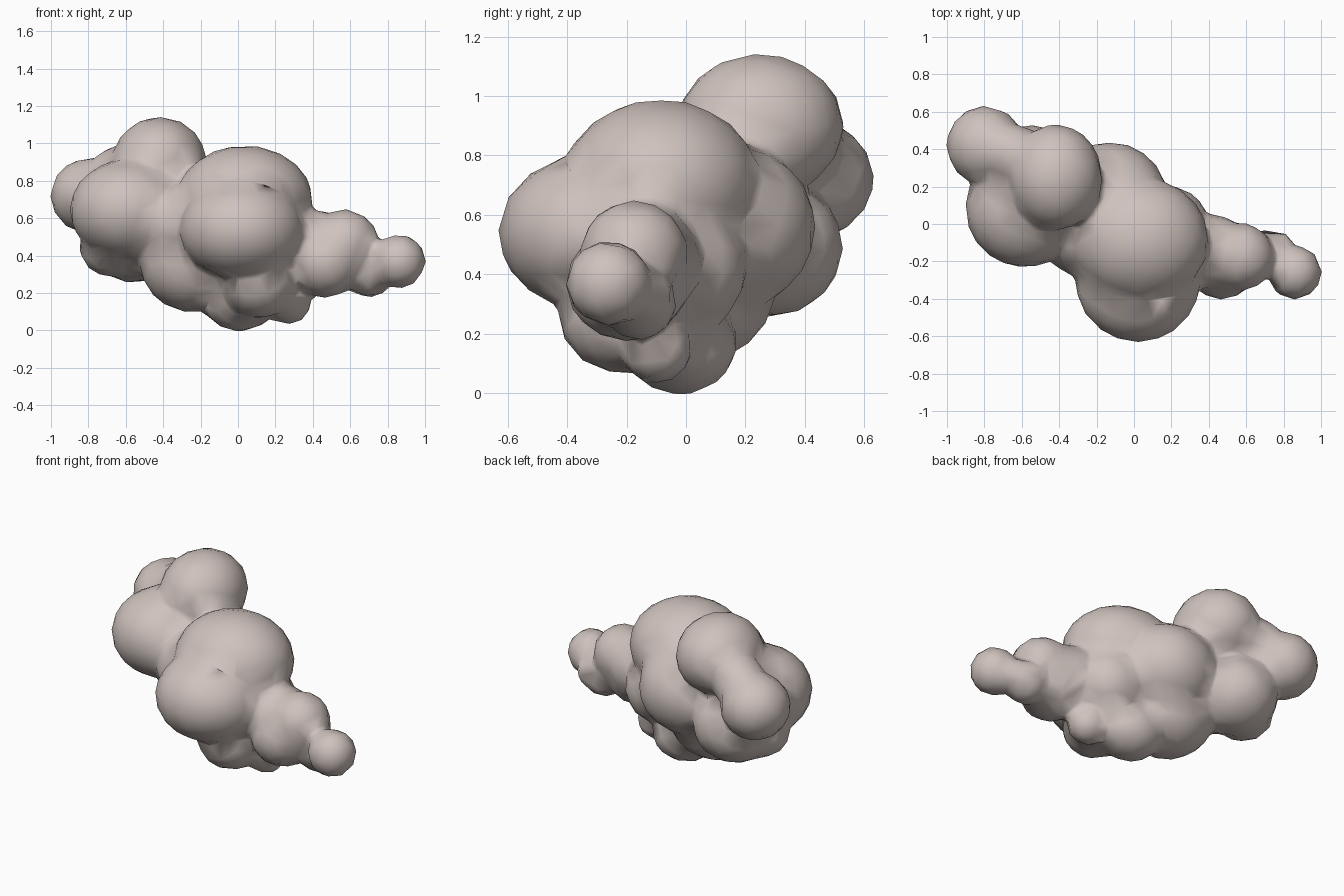
import bpy, bmesh
from mathutils import Matrix

# Puffs of the cloud: x, y, z, radius across x, radius across y, half height
PUFFS = [
    (0.035, -0.085, 0.70, 0.365, 0.335, 0.29),   # main top
    (0.02, -0.30, 0.54, 0.335, 0.333, 0.27),     # front
    (-0.42, 0.25, 0.90, 0.252, 0.283, 0.242),    # high back left
    (-0.585, 0.085, 0.645, 0.317, 0.318, 0.27),  # left
    (-0.27, -0.06, 0.55, 0.23, 0.22, 0.24),      # filler between left and main
    (-0.795, 0.42, 0.72, 0.209, 0.212, 0.202),   # far left
    (-0.64, 0.37, 0.82, 0.16, 0.16, 0.165),      # back left filler
    (-0.55, 0.27, 0.49, 0.255, 0.26, 0.237),     # low left
    (-0.67, 0.20, 0.44, 0.18, 0.18, 0.155),
    (-0.24, 0.02, 0.365, 0.285, 0.285, 0.27),    # low middle
    (-0.13, 0.13, 0.56, 0.313, 0.308, 0.285),    # middle back
    (0.18, -0.02, 0.42, 0.225, 0.225, 0.225),    # right shoulder
    (0.42, -0.15, 0.44, 0.20, 0.20, 0.20),
    (0.47, -0.20, 0.365, 0.195, 0.205, 0.19),
    (0.57, -0.175, 0.47, 0.182, 0.182, 0.178),   # right
    (0.70, -0.16, 0.305, 0.13, 0.13, 0.13),
    (0.77, -0.14, 0.32, 0.09, 0.10, 0.10),
    (0.86, -0.26, 0.37, 0.144, 0.144, 0.144),    # right tip
    (0.01, -0.02, 0.167, 0.205, 0.193, 0.172),   # bottom
    (0.27, -0.10, 0.15, 0.125, 0.12, 0.117),
    (0.11, -0.21, 0.26, 0.20, 0.22, 0.195),      # low front
]

# Cloud body: overlapping squashed balls in one mesh
bm = bmesh.new()
for x, y, z, rx, ry, rz in PUFFS:
    bmesh.ops.create_icosphere(
        bm, subdivisions=3, radius=1,
        matrix=Matrix.Translation((x, y, z)) @ Matrix.Diagonal((rx, ry, rz, 1)))
mesh = bpy.data.meshes.new("cloud")
bm.to_mesh(mesh)
bm.free()
mesh.shade_smooth()
cloud = bpy.data.objects.new("cloud", mesh)
bpy.context.collection.objects.link(cloud)

# Colour
mat = bpy.data.materials.new("warm pale grey")
mat.diffuse_color = (0.62, 0.54, 0.51, 1)
mesh.materials.append(mat)

# Fuse the balls, soften the creases, then thin to a light mesh
fuse = cloud.modifiers.new("fuse", 'REMESH')
fuse.mode = 'VOXEL'
fuse.voxel_size = 0.025
fuse.use_smooth_shade = True
soft = cloud.modifiers.new("soften", 'SMOOTH')
soft.factor = 0.5
soft.iterations = 4
thin = cloud.modifiers.new("thin", 'DECIMATE')
thin.ratio = 0.07
